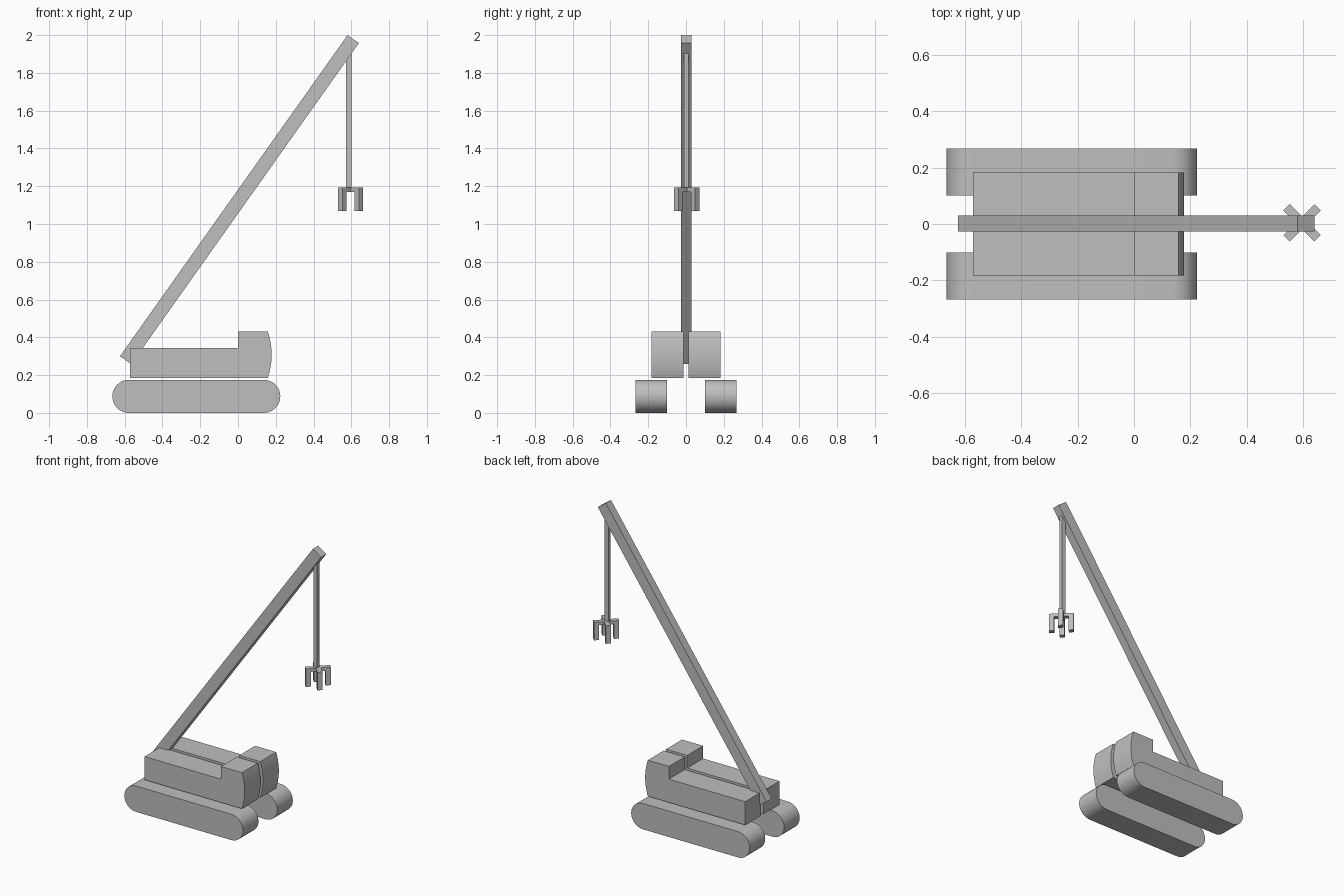
import bpy, bmesh
from math import sin, cos, pi, radians
from mathutils import Matrix, Vector

cube = bpy.data.objects.get("Cube")
if cube:
    bpy.data.objects.remove(cube, do_unlink=True)

grey = bpy.data.materials.new("plain grey")
grey.use_nodes = True
grey.diffuse_color = (0.52, 0.52, 0.52, 1)
grey.node_tree.nodes["Principled BSDF"].inputs["Base Color"].default_value = grey.diffuse_color


def finish(name, bm, smooth=False):
    """Turn a bmesh into a named object."""
    bmesh.ops.recalc_face_normals(bm, faces=bm.faces)
    mesh = bpy.data.meshes.new(name)
    bm.to_mesh(mesh)
    bm.free()
    mesh.materials.append(grey)
    obj = bpy.data.objects.new(name, mesh)
    bpy.context.collection.objects.link(obj)
    if smooth:
        bpy.ops.object.select_all(action="DESELECT")
        obj.select_set(True)
        bpy.context.view_layer.objects.active = obj
        bpy.ops.object.shade_smooth_by_angle(angle=radians(30))
    return obj


def extrude(name, profile, y0, y1, smooth=False):
    """Extrude an (x, z) profile from y0 to y1."""
    bm = bmesh.new()
    face = bm.faces.new([bm.verts.new((x, y0, z)) for x, z in profile])
    result = bmesh.ops.extrude_face_region(bm, geom=[face])
    verts = [v for v in result["geom"] if isinstance(v, bmesh.types.BMVert)]
    bmesh.ops.translate(bm, verts=verts, vec=(0, y1 - y0, 0))
    return finish(name, bm, smooth)


def add_box(bm, low, high, matrix=Matrix()):
    low, high = Vector(low), Vector(high)
    place = Matrix.Translation((low + high) / 2) @ Matrix.Diagonal((*(high - low), 1))
    bmesh.ops.create_cube(bm, size=1, matrix=matrix @ place)


# Profiles: rounded track, body block, cab with bulged front
R, REAR, FRONT, STEPS = 0.0875, -0.665, 0.224, 20
track = [(FRONT - R + R * sin(pi * i / STEPS), R - R * cos(pi * i / STEPS)) for i in range(STEPS + 1)]
track += [(REAR + R - R * sin(pi * i / STEPS), R + R * cos(pi * i / STEPS)) for i in range(STEPS + 1)]
body = [(-0.572, 0.186), (0, 0.186), (0, 0.344), (-0.572, 0.344)]
cab = [(0, 0.43), (0, 0.186)]
for i in range(13):
    t = i / 6 - 1
    cab.append((0.178 - 0.02 * t * t, 0.308 + 0.122 * t))

# Both halves, with an open slot along the middle
for side, s in (("left", 1), ("right", -1)):
    # the model faces -y, so the two halves lie front and back
    half = "rear" if s > 0 else "front"
    extrude(half + "_track", track, s * 0.101, s * 0.267, True)
    extrude(half + "_body", body, s * 0.013, s * 0.183)
    extrude(half + "_cab", cab, s * 0.013, s * 0.183, True)

# Slanted boom
extrude("boom", [(-0.625, 0.30), (-0.565, 0.258), (0.64, 1.958), (0.58, 2.0)], -0.026, 0.03)

# Hanging cable
bm = bmesh.new()
add_box(bm, (0.573, -0.011, 1.17), (0.601, 0.014, 1.915))
finish("cable", bm)

# Four-fingered grab, turned diagonally
bm = bmesh.new()
REACH, HALF = 0.078, 0.016
for i in range(4):
    turn = Matrix.Translation((0.596, 0.004, 0)) @ Matrix.Rotation(pi / 4 + i * pi / 2, 4, "Z")
    add_box(bm, (0, -HALF, 1.17), (REACH, HALF, 1.192), turn)
    add_box(bm, (REACH - 2 * HALF, -HALF, 1.07), (REACH, HALF, 1.17), turn)
finish("grab", bm)
